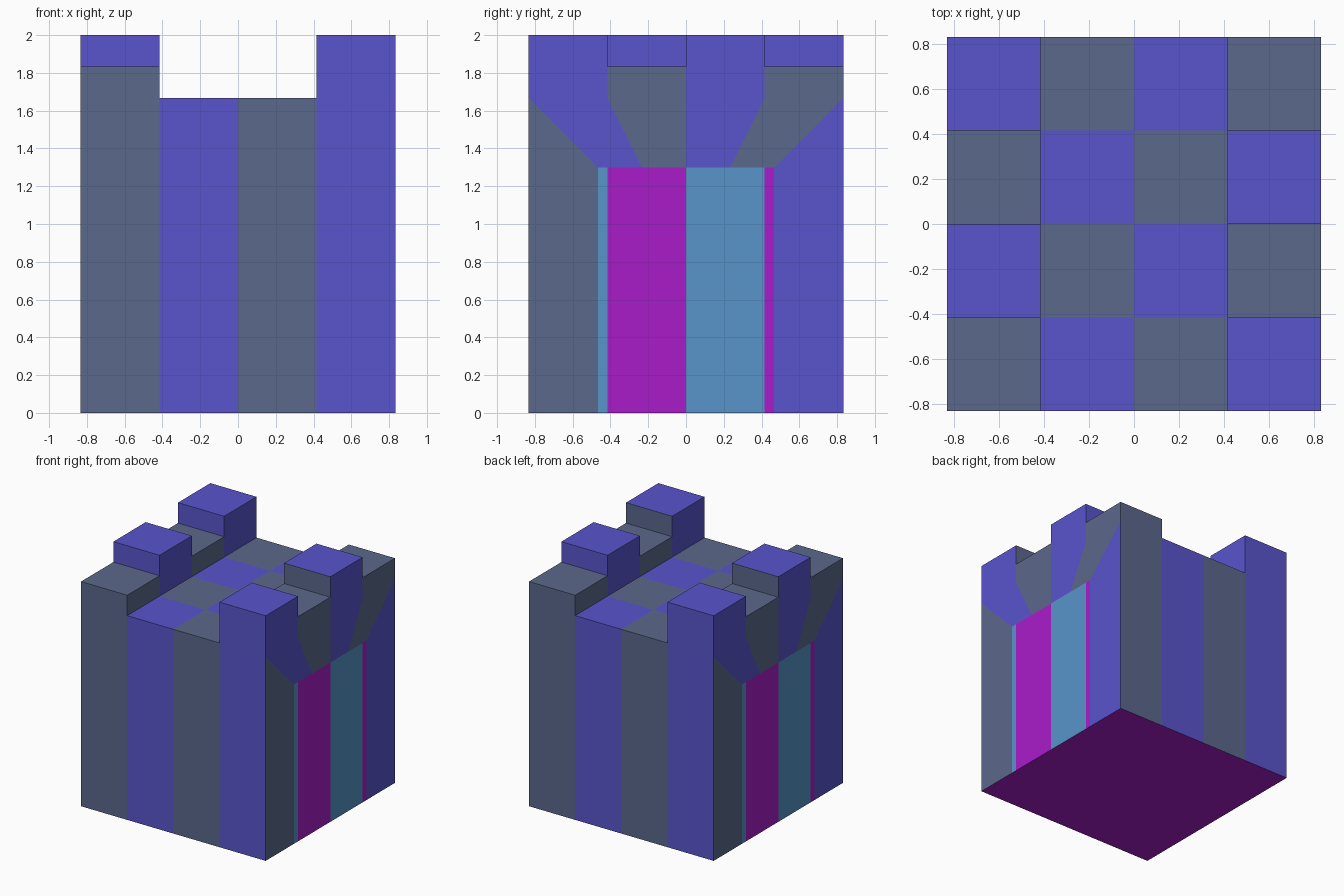
import bpy, bmesh

if "Cube" in bpy.data.objects:
    bpy.data.objects.remove(bpy.data.objects["Cube"])

H = 5 / 6            # half width of the block
C = H / 2            # one checker cell
WALL = 2 * H         # wall height
GATE, GATE_Z = 0.467, 1.3
LINES = [-H, -C, 0, C, H]
COLORS = {"slate": (0.105, 0.14, 0.26, 1), "violet": (0.1, 0.09, 0.61, 1),
          "magenta": (0.40, 0.012, 0.59, 1), "sky": (0.095, 0.30, 0.59, 1)}
NAMES = list(COLORS)
SLATE, VIOLET, MAGENTA, SKY = range(4)

mats = []
for name, color in COLORS.items():
    m = bpy.data.materials.new(name)
    m.diffuse_color = color
    m.use_nodes = True
    m.node_tree.nodes["Principled BSDF"].inputs["Base Color"].default_value = m.diffuse_color
    mats.append(m)


def build(name, quads, turn=False):
    """Object from (colour, corners) quads; turn rotates it half a turn about z."""
    bm = bmesh.new()
    s = -1 if turn else 1
    for color, pts in quads:
        f = bm.faces.new([bm.verts.new((s * x, s * y, z)) for x, y, z in pts])
        f.material_index = color
    bmesh.ops.remove_doubles(bm, verts=bm.verts, dist=1e-5)
    me = bpy.data.meshes.new(name)
    bm.to_mesh(me)
    bm.free()
    for m in mats:
        me.materials.append(m)
    ob = bpy.data.objects.new(name, me)
    bpy.context.collection.objects.link(ob)
    return ob


# Striped front wall and its half-turn twin at the back
stripes = [(i % 2, [(LINES[i], -H, 0), (LINES[i + 1], -H, 0),
                    (LINES[i + 1], -H, WALL), (LINES[i], -H, WALL)])
           for i in range(4)]

# Side wall: two jambs and four tapered lintel stones around a flush gate
jambs_lintel = [
    (SLATE, [(H, -H, 0), (H, -GATE, 0), (H, -GATE, GATE_Z), (H, -H, WALL)]),
    (VIOLET, [(H, GATE, 0), (H, H, 0), (H, H, WALL), (H, GATE, GATE_Z)])]
k = GATE / H
for j in range(4):
    a, b = LINES[j], LINES[j + 1]
    jambs_lintel.append(((j + 1) % 2, [(H, a * k, GATE_Z), (H, b * k, GATE_Z),
                                       (H, b, WALL), (H, a, WALL)]))

# Flush striped gate
cuts = [-GATE, -C, 0, C, GATE]
gate = [((SKY, MAGENTA)[j % 2], [(H, cuts[j], 0), (H, cuts[j + 1], 0),
                                 (H, cuts[j + 1], GATE_Z), (H, cuts[j], GATE_Z)])
        for j in range(4)]

for label, pair, quads in (("front_wall", "back_wall", stripes),
                           ("right_wall", "left_wall", jambs_lintel),
                           ("right_gate", "left_gate", gate)):
    build(label, quads)
    build(pair, quads, turn=True)

# Checkered roof between the battlements
build("roof", [((i + j) % 2, [(LINES[i], LINES[j], WALL), (LINES[i + 1], LINES[j], WALL),
                              (LINES[i + 1], LINES[j + 1], WALL), (LINES[i], LINES[j + 1], WALL)])
               for i in (1, 2) for j in range(4)])

# Base
build("base", [(MAGENTA, [(-H, H, 0), (H, H, 0), (H, -H, 0), (-H, -H, 0)])])

# Battlements: tall violet and short slate blocks, alternating along both sides
slate_sides = {(0, 1, "back"), (3, 2, "front"), (3, 0, "back")}
for i, side in ((0, "left"), (3, "right")):
    for j in range(4):
        color = (i + j) % 2
        top = 2.0 if color == VIOLET else 2 - 1 / 6
        x0, x1, y0, y1 = LINES[i], LINES[i + 1], LINES[j], LINES[j + 1]
        ring = [(x0, y0), (x1, y0), (x1, y1), (x0, y1)]
        quads = [(color, [(x, y, top) for x, y in ring])]
        for n, face in enumerate(("front", "right", "back", "left")):
            p, q = ring[n], ring[(n + 1) % 4]
            c = SLATE if (i, j, face) in slate_sides else color
            quads.append((c, [(*p, WALL), (*q, WALL), (*q, top), (*p, top)]))
        build(f"{side}_battlement_{j + 1}", quads)
